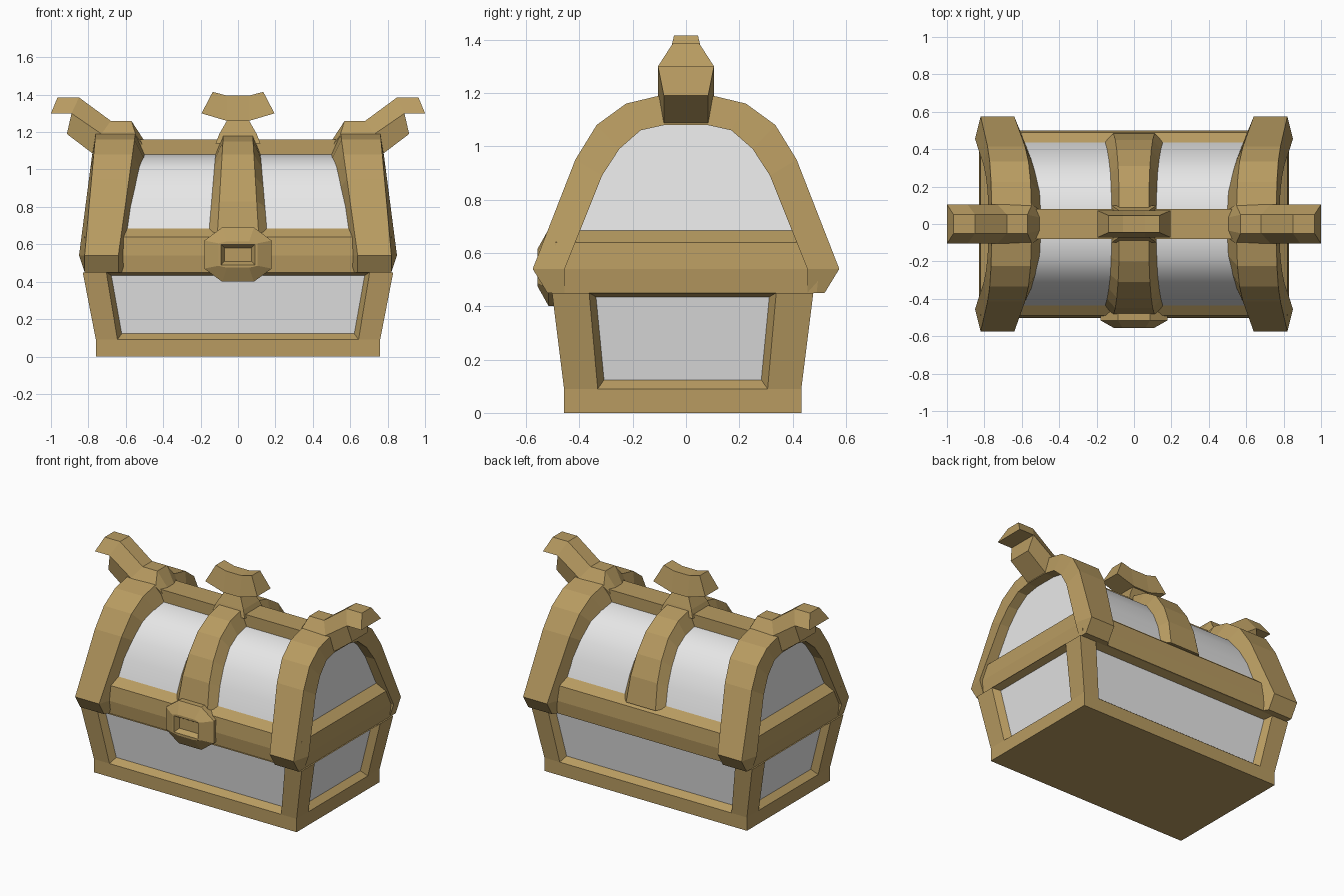
import bpy, bmesh, math
from mathutils import Vector

cube = bpy.data.objects.get("Cube")
if cube:
    bpy.data.objects.remove(cube, do_unlink=True)


def material(name, rgb):
    m = bpy.data.materials.new(name)
    m.use_nodes = True
    m.diffuse_color = (*rgb, 1)
    m.node_tree.nodes["Principled BSDF"].inputs["Base Color"].default_value = (*rgb, 1)
    return m


WOOD = material("tan wood", (0.48, 0.33, 0.12))
PANEL = material("pale grey panel", (0.8, 0.8, 0.8))


def finish(name, bm, mats, smooth=False):
    bmesh.ops.recalc_face_normals(bm, faces=bm.faces)
    mesh = bpy.data.meshes.new(name)
    bm.to_mesh(mesh)
    bm.free()
    for m in mats:
        mesh.materials.append(m)
    if smooth:
        mesh.polygons.foreach_set("use_smooth", [True] * len(mesh.polygons))
        mesh.set_sharp_from_angle(angle=math.radians(35))
    ob = bpy.data.objects.new(name, mesh)
    bpy.context.collection.objects.link(ob)
    return ob


def loft(name, rings, mat=WOOD, smooth=False):
    """Skin closed rings of equal length and cap both ends."""
    bm = bmesh.new()
    rows = [[bm.verts.new(p) for p in ring] for ring in rings]
    n = len(rows[0])
    for a, b in zip(rows, rows[1:]):
        for i in range(n):
            j = (i + 1) % n
            bm.faces.new((a[i], a[j], b[j], b[i]))
    bm.faces.new(rows[0])
    bm.faces.new(rows[-1])
    return finish(name, bm, [mat], smooth)


def rect(z, x, y, cy=0.0):
    return [Vector((sx * x, cy + sy * y, z)) for sx, sy in ((-1, -1), (1, -1), (1, 1), (-1, 1))]


def whole(half):
    """Mirror a half profile of (y, z) across the middle."""
    return half + [(-y, z) for y, z in reversed(half)]


def box(name, x, y, z0, z1):
    return loft(name, [rect(z0, x, y), rect(z1, x, y)])


# Chest base: plinth, flared corner posts and recessed panels
bm = bmesh.new()
rows = [[bm.verts.new(p) for p in rect(z, x, y, -0.0125)]
        for z, x, y in ((0, 0.76, 0.445), (0.09, 0.76, 0.445), (0.45, 0.83, 0.49))]
bm.faces.new(rows[0])
bm.faces.new(rows[2])
openings = []
for i in range(4):
    j = (i + 1) % 4
    bm.faces.new((rows[0][i], rows[0][j], rows[1][j], rows[1][i]))
    p, q, r, s = rows[1][i], rows[1][j], rows[2][j], rows[2][i]
    t = 0.142 if i % 2 else 0.076
    a, b = (bm.verts.new(p.co.lerp(q.co, k)) for k in (t, 1 - t))
    d, c = (bm.verts.new(s.co.lerp(r.co, k)) for k in (t, 1 - t))
    bm.faces.new((p, a, d, s))
    bm.faces.new((b, q, r, c))
    openings.append(bm.faces.new((a, b, c, d)))
bm.normal_update()
bmesh.ops.inset_individual(bm, faces=openings, thickness=0.035, depth=-0.045)
for f in openings:
    f.material_index = 1
finish("chest_base", bm, [WOOD, PANEL])

# Lid rim
loft("lid_rim", [rect(0.45, 0.82, 0.49), rect(0.54, 0.83, 0.5),
                 rect(0.64, 0.82, 0.49), rect(0.69, 0.75, 0.43)])

# Domed lid with sloping end panels
DOME = [(0.44, 0.67), (0.40, 0.80), (0.345, 0.91), (0.27, 1.01), (0.18, 1.06), (0.08, 1.08)]
loft("lid_dome", [[(side * (0.76 - 0.12 * (z - 0.67)), y, z) for y, z in whole(DOME)]
                  for side in (-1, 1)], PANEL, smooth=True)
box("ridge_beam", 0.68, 0.08, 1.02, 1.16)

# Middle strap over the dome
STRAP = [(0.485, 0.66), (0.45, 0.83), (0.395, 0.96), (0.31, 1.08), (0.2, 1.15), (0.08, 1.18)]
rings = []
for (yo, zo), (yi, zi) in zip(whole(STRAP), whole(DOME)):
    wide, narrow = 0.155 - 0.085 * (zi - 0.67), 0.11 - 0.06 * (zo - 0.66)
    rings.append([(-wide, yi, zi), (-narrow, yo, zo), (narrow, yo, zo), (wide, yi, zi)])
loft("middle_strap", rings)

# End arches
ARCH_OUT = [(0.52, 0.45), (0.575, 0.54), (0.415, 0.95), (0.335, 1.08), (0.225, 1.16), (0.1, 1.19)]
ARCH_IN = [(0.455, 0.45), (0.455, 0.54), (0.315, 0.89), (0.25, 0.99), (0.17, 1.06), (0.08, 1.08)]


def arch(name, side):
    rings = []
    for (yo, zo), (yi, zi) in zip(whole(ARCH_OUT), whole(ARCH_IN)):
        so, si = max(0, zo - 0.54), max(0, zi - 0.54)
        flare = 0.82 if zi < 0.5 else 0.85 - 0.13 * si
        rings.append([(side * (0.82 - 0.09 * so), yo, zo), (side * (0.64 - 0.14 * so), yo, zo),
                      (side * (0.60 - 0.185 * si), yi, zi), (side * flare, yi, zi)])
    loft(name, rings)


# Horns rising from the arches: top, middle and underside lines as (x, z)
HORN_TOP = [(0.505, 1.16), (0.57, 1.26), (0.68, 1.26), (0.85, 1.385), (0.965, 1.385)]
HORN_MID = [(0.50, 1.12), (0.545, 1.18), (0.73, 1.19), (0.89, 1.30), (1.0, 1.30)]
HORN_LOW = [(0.50, 1.08), (0.54, 1.08), (0.77, 1.08), (0.915, 1.19)]


def horn_part(name, side, upper, lower, wu, wl):
    rings = []
    for i, ((xu, zu), (xl, zl)) in enumerate(zip(upper, lower)):
        k = 0.7 if i == 0 else 1.0
        rings.append([(side * xu, -wu * k, zu), (side * xu, wu * k, zu),
                      (side * xl, wl * k, zl), (side * xl, -wl * k, zl)])
    loft(name, rings)


for label, side in (("left", 1), ("right", -1)):
    arch(label + "_arch", side)
    horn_part(label + "_horn_upper", side, HORN_TOP, HORN_MID, 0.05, 0.105)
    horn_part(label + "_horn_lower", side, HORN_MID, HORN_LOW, 0.105, 0.083)

# Finial: narrowing stem and flared crown
loft("finial_stem", [rect(1.14, 0.12, 0.10), rect(1.19, 0.10, 0.085),
                     rect(1.26, 0.06, 0.06), rect(1.31, 0.06, 0.06)])
CROWN = [(-0.195, 1.30, -0.135, 1.415), (-0.06, 1.26, -0.06, 1.395),
         (0.06, 1.26, 0.06, 1.395), (0.195, 1.30, 0.135, 1.415)]
loft("finial_crown", [[(xl, -0.072, zl), (xl, 0.072, zl), (xu, 0.045, zu), (xu, -0.045, zu)]
                      for xl, zl, xu, zu in CROWN])


# Octagonal latch with a rectangular keyhole recess
def latch_ring(y, w, h, a, b):
    quarter = [(a, h), (w, b)]
    right = quarter + [(x, -z) for x, z in reversed(quarter)]
    return [(x, y, 0.545 + z) for x, z in right + [(-x, z) for x, z in reversed(right)]]


loft("latch", [latch_ring(-0.46, 0.18, 0.145, 0.085, 0.075),
               latch_ring(-0.515, 0.18, 0.145, 0.085, 0.075),
               latch_ring(-0.557, 0.105, 0.07, 0.06, 0.06),
               latch_ring(-0.557, 0.09, 0.055, 0.05, 0.055),
               latch_ring(-0.525, 0.072, 0.036, 0.04, 0.036)])
